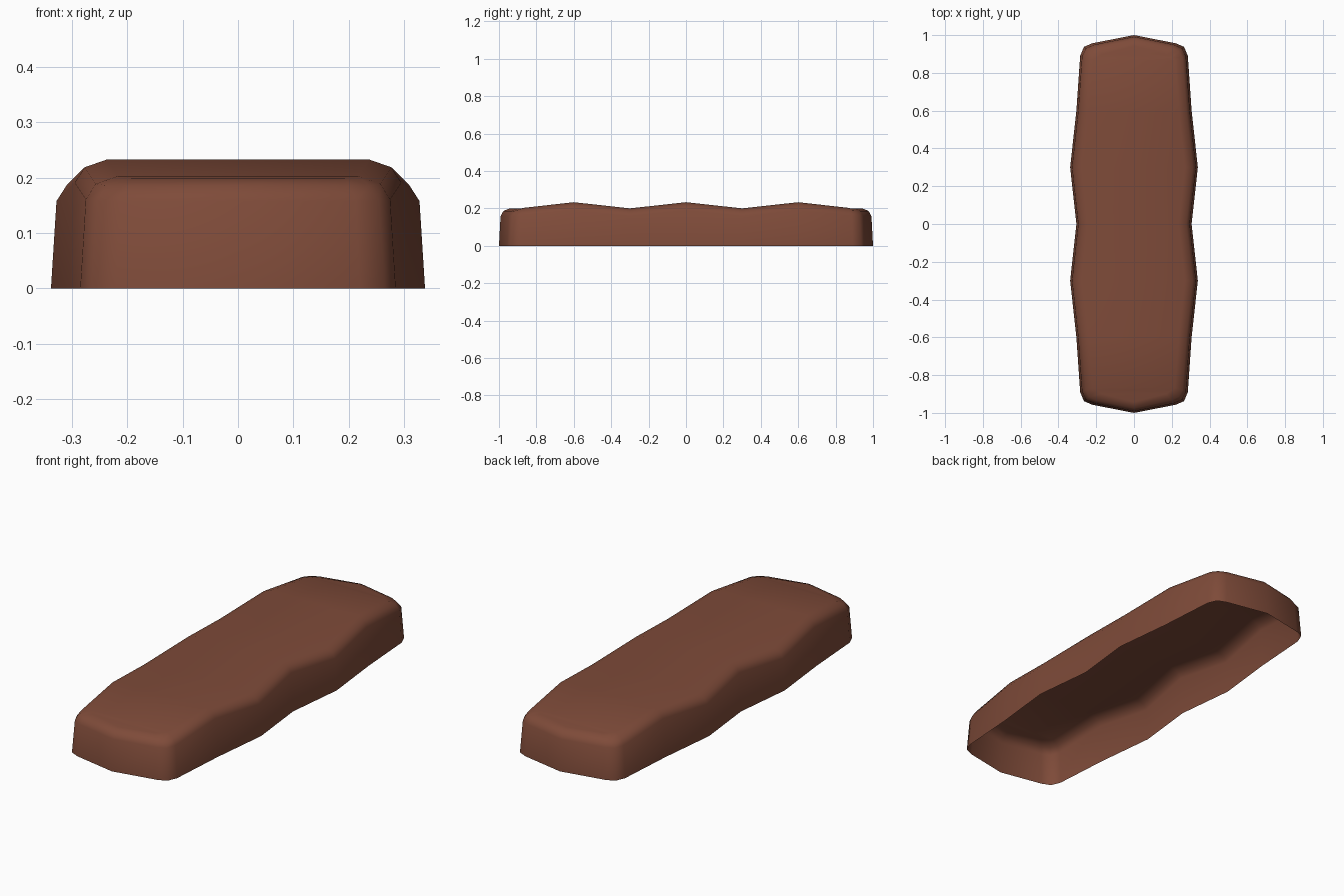
import bpy, bmesh

if "Cube" in bpy.data.objects:
    bpy.data.objects.remove(bpy.data.objects["Cube"])

# Half outline at the base, front to back: x, y, crest height
front = [(0.22, -0.957, 0.20), (0.265, -0.938, 0.20), (0.285, -0.89, 0.203),
         (0.305, -0.6, 0.233), (0.338, -0.3, 0.20)]
half = front + [(0.305, 0, 0.233)] + [(x, -y, z) for x, y, z in reversed(front)]
rows = [(0, -1.0, 0.20)] + half + [(0, 1.0, 0.20)]

# Rounded rim: side inset, drop below the crest (None = base)
rim = [(0, None), (0.010, 0.042), (0.028, 0.014), (0.068, 0)]

bm = bmesh.new()
rings = []
for inset, drop in rim:
    right, left = [], []
    for x, y, crest in rows:
        z = 0 if drop is None else crest - drop
        px = x * (1 - inset / 0.3) if x < 0.25 else x - inset
        py = y
        if abs(y) > 0.7:
            py -= (1 if y > 0 else -1) * inset * (0.35 if abs(y) < 0.9 else 0.85)
        r = bm.verts.new((px, py, z))
        right.append(r)
        left.append(r if x == 0 else bm.verts.new((-px, py, z)))
    rings.append((right, left))

# Side walls and rounded rim
for (r0, l0), (r1, l1) in zip(rings, rings[1:]):
    for i in range(len(rows) - 1):
        bm.faces.new((r0[i], r0[i + 1], r1[i + 1], r1[i]))
        bm.faces.new((l0[i + 1], l0[i], l1[i], l1[i + 1]))

# Wavy top surface
right, left = rings[-1]
for i in range(len(rows) - 1):
    loop = list(dict.fromkeys((left[i], right[i], right[i + 1], left[i + 1])))
    bm.faces.new(loop)
for f in bm.faces:
    f.smooth = True

# Open-bottomed shell
mesh = bpy.data.meshes.new("wavy_bar_shell")
bm.to_mesh(mesh)
bm.free()
brown = bpy.data.materials.new("chocolate brown")
brown.diffuse_color = (0.21, 0.07, 0.041, 1)
brown.use_nodes = True
brown.node_tree.nodes["Principled BSDF"].inputs["Base Color"].default_value = brown.diffuse_color
mesh.materials.append(brown)
bpy.context.collection.objects.link(bpy.data.objects.new("wavy_bar_shell", mesh))
